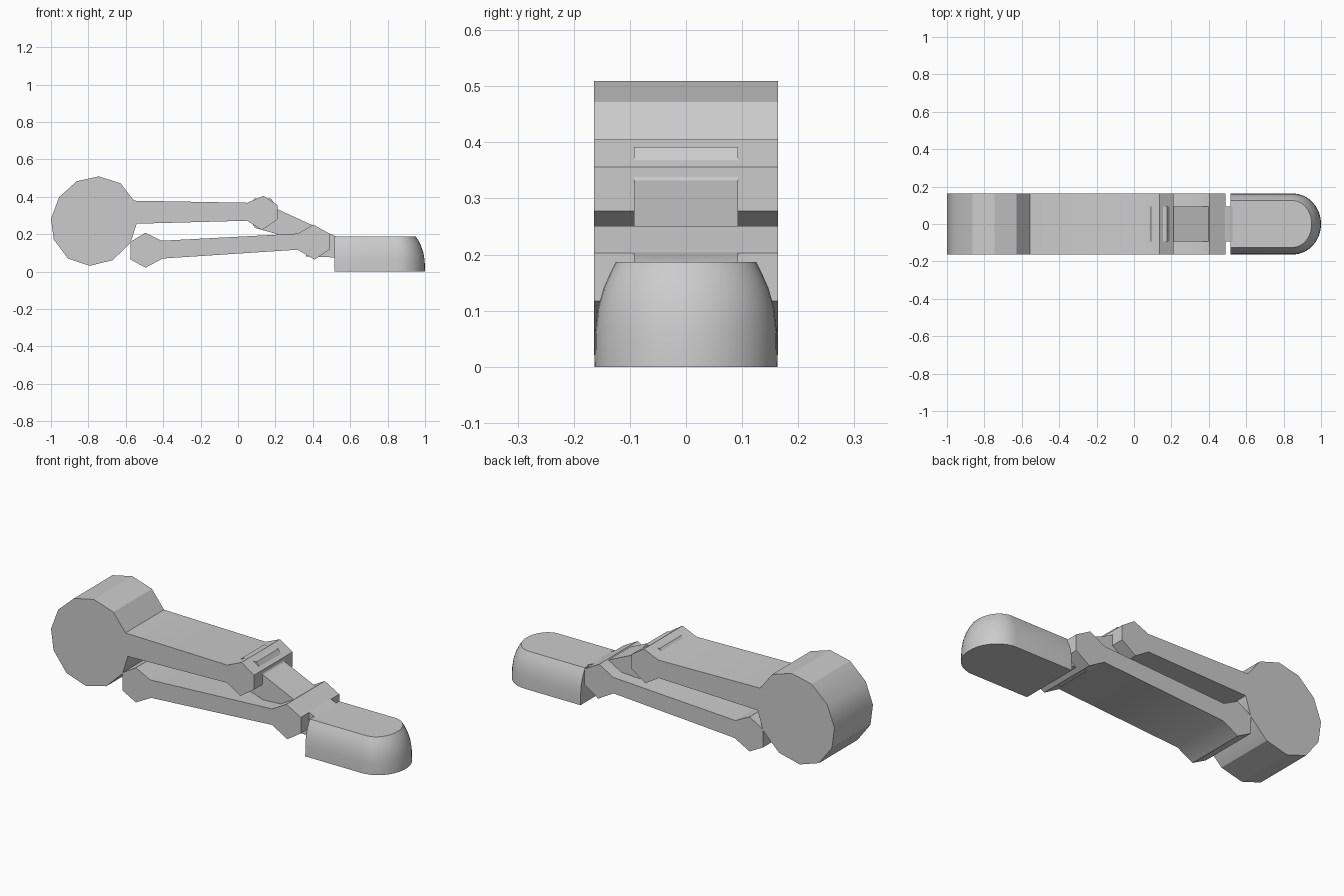
import bpy, bmesh, math

cube = bpy.data.objects.get("Cube")
if cube:
    bpy.data.objects.remove(cube, do_unlink=True)

# Single grey material
grey = bpy.data.materials.new("light grey")
grey.use_nodes = True
colour = (0.6, 0.6, 0.6, 1.0)
grey.diffuse_color = colour
grey.node_tree.nodes["Principled BSDF"].inputs["Base Color"].default_value = colour

HALF = 0.164     # half width of the main parts
NARROW = 0.093   # half width of the inner connecting parts


def finish(name, bm, angle):
    bmesh.ops.recalc_face_normals(bm, faces=bm.faces)
    mesh = bpy.data.meshes.new(name)
    bm.to_mesh(mesh)
    bm.free()
    mesh.materials.append(grey)
    obj = bpy.data.objects.new(name, mesh)
    bpy.context.collection.objects.link(obj)
    bpy.ops.object.select_all(action='DESELECT')
    obj.select_set(True)
    bpy.context.view_layer.objects.active = obj
    bpy.ops.object.shade_smooth_by_angle(angle=math.radians(angle))
    return obj


def loft(name, rings, angle):
    """Skin equal-length rings of points and cap both ends."""
    bm = bmesh.new()
    loops = [[bm.verts.new(p) for p in ring] for ring in rings]
    for a, b in zip(loops, loops[1:]):
        for i in range(len(a)):
            j = (i + 1) % len(a)
            bm.faces.new((a[i], a[j], b[j], b[i]))
    bm.faces.new(loops[0])
    bm.faces.new(loops[-1])
    return finish(name, bm, angle)


def plate(name, profile, half):
    """Extrude a side profile (x, z) across the width."""
    return loft(name, [[(x, y, z) for x, z in profile] for y in (-half, half)], 29)


# Upper arm: large round joint, straight beam, small six-sided end
plate("upper_arm", [
    (-0.745, 0.509), (-0.628, 0.472), (-0.556, 0.379), (0.050, 0.368),
    (0.136, 0.405), (0.210, 0.356), (0.210, 0.278), (0.128, 0.222),
    (0.048, 0.272), (-0.542, 0.256), (-0.574, 0.155), (-0.670, 0.061),
    (-0.793, 0.031), (-0.908, 0.069), (-0.985, 0.171), (-1.0, 0.283),
    (-0.957, 0.397), (-0.863, 0.483)], HALF)

# Lower arm: beam with a six-sided joint at each end
plate("lower_arm", [
    (-0.494, 0.208), (-0.409, 0.165), (0.318, 0.203), (0.403, 0.251),
    (0.489, 0.203), (0.489, 0.117), (0.409, 0.064), (0.318, 0.117),
    (-0.403, 0.070), (-0.494, 0.021), (-0.574, 0.064), (-0.574, 0.160)], HALF)

# Narrow link, whose corners show through the top of the upper joint
plate("joint_link", [
    (0.060, 0.360), (0.092, 0.392), (0.176, 0.392), (0.214, 0.332),
    (0.400, 0.247), (0.430, 0.160), (0.330, 0.150), (0.200, 0.203),
    (0.092, 0.233), (0.060, 0.280)], NARROW)

# Narrow ankle between lower arm and foot
plate("ankle_link", [
    (0.400, 0.204), (0.489, 0.204), (0.530, 0.185), (0.520, 0.076),
    (0.365, 0.080), (0.350, 0.150)], NARROW)

# Foot: rounded toe, sides curving in towards a flat top
BACK, TOE, STEPS = 0.515, 0.85, 20
rings = []
for z, half, tip in [(0, 0.163, 1.0), (0.06, 0.162, 0.998), (0.105, 0.157, 0.99),
                     (0.14, 0.147, 0.978), (0.165, 0.136, 0.965), (0.187, 0.125, 0.95)]:
    ring = [(BACK, -half, z)]
    for i in range(STEPS + 1):
        a = math.pi * (i / STEPS - 0.5)
        ring.append((TOE + (tip - TOE) * math.cos(a), half * math.sin(a), z))
    ring.append((BACK, half, z))
    rings.append(ring)
loft("foot", rings, 35)
